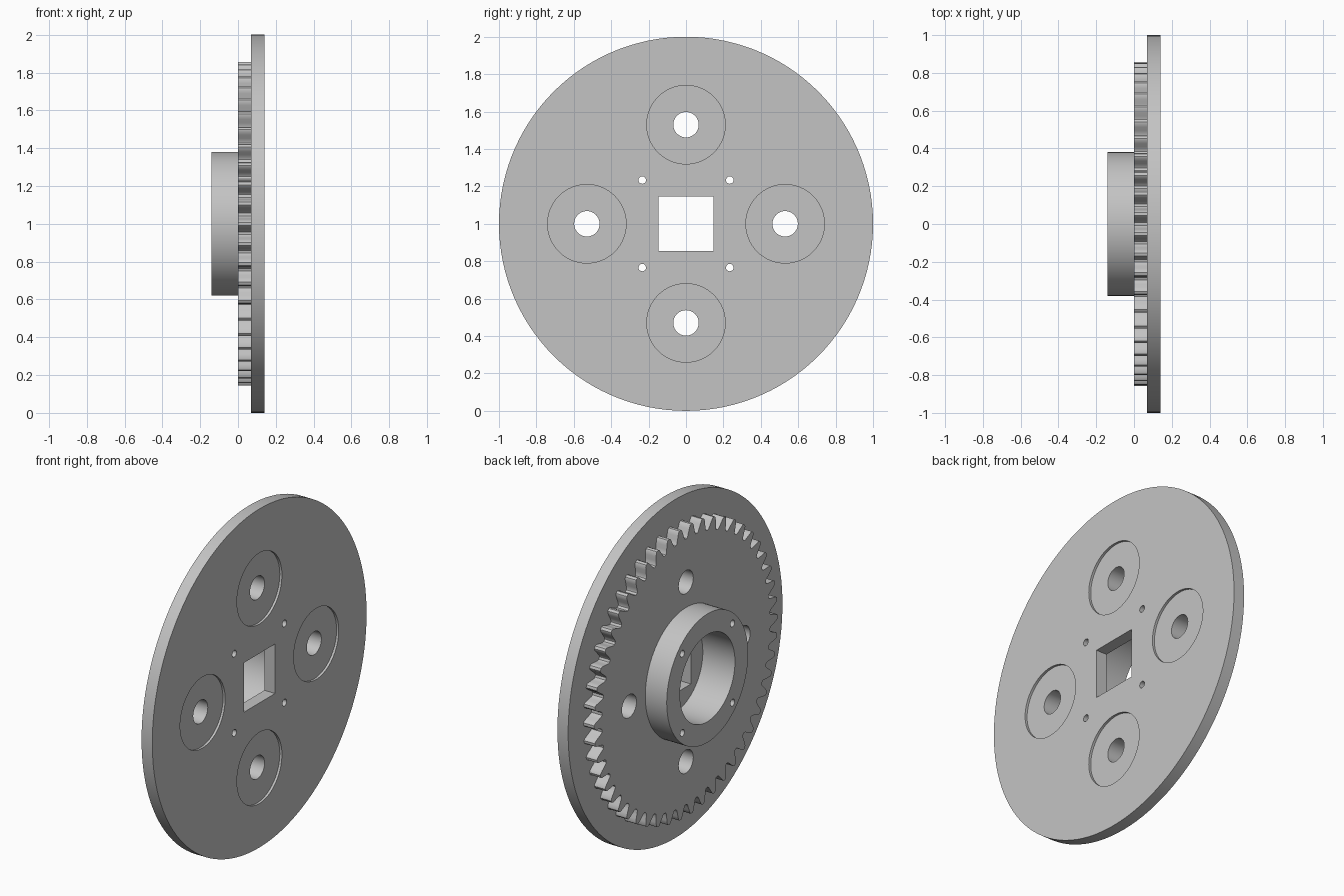
import bpy, bmesh, math

cube = bpy.data.objects.get("Cube")
if cube:
    bpy.data.objects.remove(cube, do_unlink=True)

grey = bpy.data.materials.new("plain grey")
grey.use_nodes = True
colour = (0.55, 0.55, 0.55, 1)
grey.diffuse_color = colour
grey.node_tree.nodes["Principled BSDF"].inputs["Base Color"].default_value = colour

AXIS_Z = 1.0
X_HUB, X_GEAR, X_DISC, X_FACE = -0.14, 0.0, 0.07, 0.14
TEETH = 50


def circle(radius, sides, y=0.0, z=0.0):
    steps = [math.tau * i / sides for i in range(sides)]
    return [(y + radius * math.cos(a), z + radius * math.sin(a)) for a in steps]


def gear_outline(root, tip, per_tooth=14):
    mid, half = (root + tip) / 2, (tip - root) / 2
    points = []
    for i in range(TEETH * per_tooth):
        a = math.tau * i / (TEETH * per_tooth)
        wave = max(-1, min(1, 1.3 * math.cos(TEETH * a)))
        r = mid + half * wave
        points.append((r * math.cos(a), r * math.sin(a)))
    return points


def prism(name, outline, x0, x1):
    """Extrude a (y, z) outline along x, around the wheel axis."""
    bm = bmesh.new()
    face = bm.faces.new([bm.verts.new((x0, y, z + AXIS_Z)) for y, z in outline])
    extruded = bmesh.ops.extrude_face_region(bm, geom=[face])["geom"]
    moved = [v for v in extruded if isinstance(v, bmesh.types.BMVert)]
    bmesh.ops.translate(bm, vec=(x1 - x0, 0, 0), verts=moved)
    bmesh.ops.recalc_face_normals(bm, faces=bm.faces[:])
    mesh = bpy.data.meshes.new(name)
    bm.to_mesh(mesh)
    bm.free()
    mesh.materials.append(grey)
    obj = bpy.data.objects.new(name, mesh)
    bpy.context.collection.objects.link(obj)
    return obj


def cut(part, outline, x0=-0.3, x1=0.3):
    cutter = prism("cutter", outline, x0, x1)
    cutter.hide_render = True
    mod = part.modifiers.new("cut", "BOOLEAN")
    mod.operation = "DIFFERENCE"
    mod.solver = "EXACT"
    mod.object = cutter
    bpy.context.view_layer.objects.active = part
    bpy.ops.object.modifier_apply(modifier=mod.name)
    bpy.data.objects.remove(cutter, do_unlink=True)


# Solid parts
disc = prism("disc_plate", circle(1.0, 120), X_DISC, X_FACE)
gear = prism("gear_ring", gear_outline(0.785, 0.857), X_GEAR, X_DISC)
hub = prism("hub", circle(0.38, 96), X_HUB, X_GEAR)

# Central bore, with a square drive hole through the disc
for part in (hub, gear):
    cut(part, circle(0.257, 72))
h = 0.146
cut(disc, [(-h, -h), (h, -h), (h, h), (-h, h)])

# Four large holes, each with a shallow recess on the outer face
for y, z in ((0.53, 0), (-0.53, 0), (0, 0.53), (0, -0.53)):
    cut(disc, circle(0.21, 64, y, z), X_FACE - 0.014, X_FACE + 0.1)
    for part in (disc, gear):
        cut(part, circle(0.068, 40, y, z))

# Four small bolt holes through every layer
for y in (-0.234, 0.234):
    for z in (-0.234, 0.234):
        for part in (disc, gear, hub):
            cut(part, circle(0.02, 20, y, z))

# Smooth round walls, sharp rims
for part in (disc, gear, hub):
    bpy.ops.object.select_all(action="DESELECT")
    part.select_set(True)
    bpy.context.view_layer.objects.active = part
    bpy.ops.object.shade_smooth_by_angle(angle=math.radians(35))
